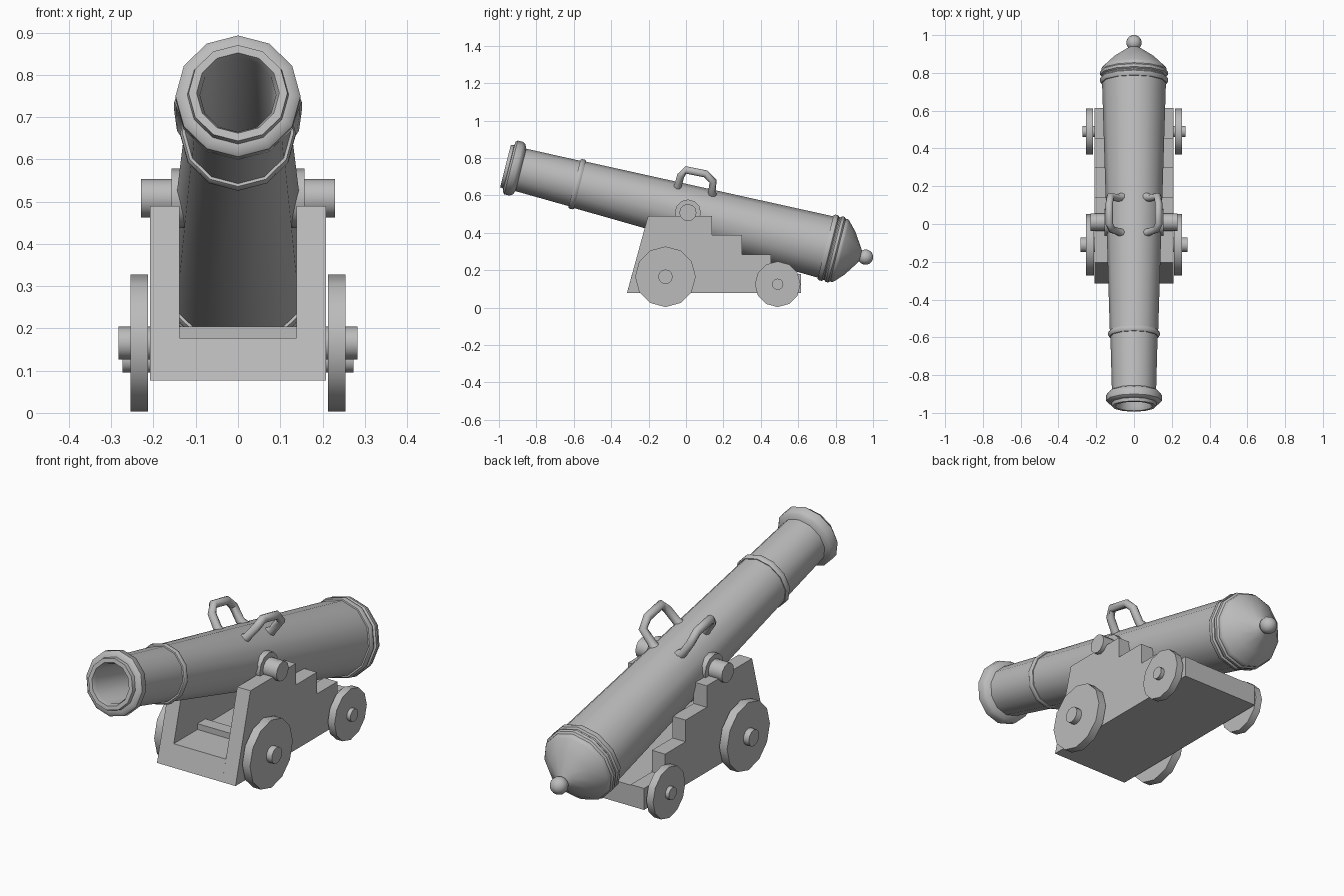
import bpy, bmesh, math
from mathutils import Matrix, Vector

cube = bpy.data.objects.get("Cube")
if cube:
    bpy.data.objects.remove(cube, do_unlink=True)

metal = bpy.data.materials.new("plain grey")
metal.use_nodes = True
GREY = (0.5, 0.5, 0.5, 1)
metal.diffuse_color = GREY
metal.node_tree.nodes["Principled BSDF"].inputs["Base Color"].default_value = GREY


def finish(name, bm, angle=40):
    bmesh.ops.recalc_face_normals(bm, faces=bm.faces)
    mesh = bpy.data.meshes.new(name)
    bm.to_mesh(mesh)
    bm.free()
    mesh.materials.append(metal)
    ob = bpy.data.objects.new(name, mesh)
    bpy.context.collection.objects.link(ob)
    bpy.ops.object.select_all(action='DESELECT')
    bpy.context.view_layer.objects.active = ob
    ob.select_set(True)
    bpy.ops.object.shade_smooth_by_angle(angle=math.radians(angle))
    return ob


def frame(origin, z_dir, x_dir):
    z, x = Vector(z_dir).normalized(), Vector(x_dir)
    m = Matrix((x, z.cross(x), z)).transposed().to_4x4()
    m.translation = origin
    return m


def lathe(name, profile, matrix, sides=12, angle=40):
    """Revolve (distance, radius) pairs about the matrix z axis."""
    bm = bmesh.new()
    rings = []
    for d, r in profile:
        if r == 0:
            rings.append([bm.verts.new(matrix @ Vector((0, 0, d)))] * sides)
        else:
            turns = [math.tau * i / sides for i in range(sides)]
            rings.append([bm.verts.new(matrix @ Vector((r * math.cos(t), r * math.sin(t), d))) for t in turns])
    for a, b in zip(rings, rings[1:]):
        for i in range(sides):
            j = (i + 1) % sides
            bm.faces.new(list(dict.fromkeys((a[i], a[j], b[j], b[i]))))
    return finish(name, bm, angle)


def slab(name, outline, x0, x1):
    """Extrude a (y, z) outline from x0 to x1."""
    bm = bmesh.new()
    face = bm.faces.new([bm.verts.new((x0, y, z)) for y, z in outline])
    new = bmesh.ops.extrude_face_region(bm, geom=[face])["geom"]
    bmesh.ops.translate(bm, vec=(x1 - x0, 0, 0), verts=[v for v in new if isinstance(v, bmesh.types.BMVert)])
    return finish(name, bm, 30)


def tube(name, points, radii, sides=8):
    """Sweep a round section along a path."""
    bm = bmesh.new()
    pts = [Vector(p) for p in points]
    rings = []
    for i, (p, r) in enumerate(zip(pts, radii)):
        t = (pts[min(i + 1, len(pts) - 1)] - pts[max(i - 1, 0)]).normalized()
        u = t.cross(Vector((1, 0, 0))).normalized()
        v = t.cross(u)
        turns = [math.tau * k / sides for k in range(sides)]
        rings.append([bm.verts.new(p + r * (u * math.cos(a) + v * math.sin(a))) for a in turns])
    for a, b in zip(rings, rings[1:]):
        for i in range(sides):
            j = (i + 1) % sides
            bm.faces.new((a[i], a[j], b[j], b[i]))
    bm.faces.new(rings[0])
    bm.faces.new(rings[-1])
    return finish(name, bm, 50)


# Barrel: bore, muzzle ring, tapering tube, breech rings and cone
muzzle = Vector((0, -0.965, 0.757))
axis = Vector((0, 1.925, -0.487))
barrel_frame = frame(muzzle, axis, (1, 0, 0))
lathe("barrel", [
    (0.9, 0), (0.9, 0.088), (0.02, 0.09), (0.0, 0.098), (0.0, 0.117),
    (0.018, 0.12), (0.02, 0.138), (0.03, 0.148), (0.06, 0.148), (0.075, 0.138), (0.085, 0.117),
    (0.38, 0.125), (0.38, 0.132), (0.388, 0.137), (0.402, 0.137), (0.41, 0.132), (0.41, 0.128),
    (1.765, 0.169), (1.765, 0.176), (1.775, 0.181), (1.79, 0.181), (1.797, 0.173),
    (1.803, 0.173), (1.81, 0.181), (1.825, 0.181), (1.833, 0.173), (1.845, 0.173), (1.855, 0.166),
    (1.9, 0.118), (1.945, 0.05), (1.96, 0.026), (1.985, 0.022), (1.985, 0)], barrel_frame)

# Breech knob
R = 0.041
knob = [(-R * math.cos(math.pi * i / 8), R * math.sin(math.pi * i / 8) if 0 < i < 8 else 0) for i in range(9)]
lathe("breech_knob", knob, frame(muzzle + axis, axis, (1, 0, 0)), angle=60)

# Carriage floor and cross bar
slab("carriage_floor", [(-0.316, 0.077), (0.615, 0.077), (0.615, 0.177), (-0.289, 0.177)], -0.138, 0.138)
slab("cross_bar", [(-0.11, 0.17), (-0.05, 0.17), (-0.05, 0.205), (-0.11, 0.205)], -0.138, 0.138)

# Stepped outline of each carriage cheek
cheek = [(-0.316, 0.077), (0.615, 0.077), (0.615, 0.18), (0.455, 0.18), (0.455, 0.283),
         (0.3, 0.283), (0.3, 0.387), (0.14, 0.387), (0.14, 0.49), (-0.203, 0.49)]
handle = [(0.055, -0.05, 0.63), (0.08, -0.042, 0.655), (0.118, -0.028, 0.705), (0.131, 0.0, 0.736),
          (0.131, 0.105, 0.715), (0.126, 0.145, 0.675), (0.085, 0.138, 0.618), (0.055, 0.145, 0.59)]

for side, s in (("left", 1), ("right", -1)):
    slab(side + "_cheek", cheek, s * 0.138, s * 0.208)

    # Wheels with protruding axle ends
    for place, y, z, r, inner, tip, hub in (("front", -0.11, 0.165, 0.162, 0.213, 0.283, 0.039),
                                            ("rear", 0.49, 0.125, 0.122, 0.218, 0.273, 0.03)):
        m = frame((0, y, z), (s, 0, 0), (0, 0, 1))
        lathe(f"{side}_{place}_wheel", [(inner, 0), (inner, r), (0.254, r), (0.254, 0)], m)
        lathe(f"{side}_{place}_axle", [(0.19, 0), (0.19, hub), (tip, hub), (tip, 0)], m)

    # Trunnion and its collar
    m = frame((0, 0.01, 0.508), (s, 0, 0), (0, 0, 1))
    lathe(side + "_trunnion", [(0.08, 0), (0.08, 0.07), (0.157, 0.07), (0.157, 0.046), (0.229, 0.046), (0.229, 0)], m)

    # Lifting handle with flared feet
    tube(side + "_handle", [(s * x, y, z) for x, y, z in handle],
         [0.028, 0.02, 0.02, 0.02, 0.02, 0.02, 0.02, 0.028])
